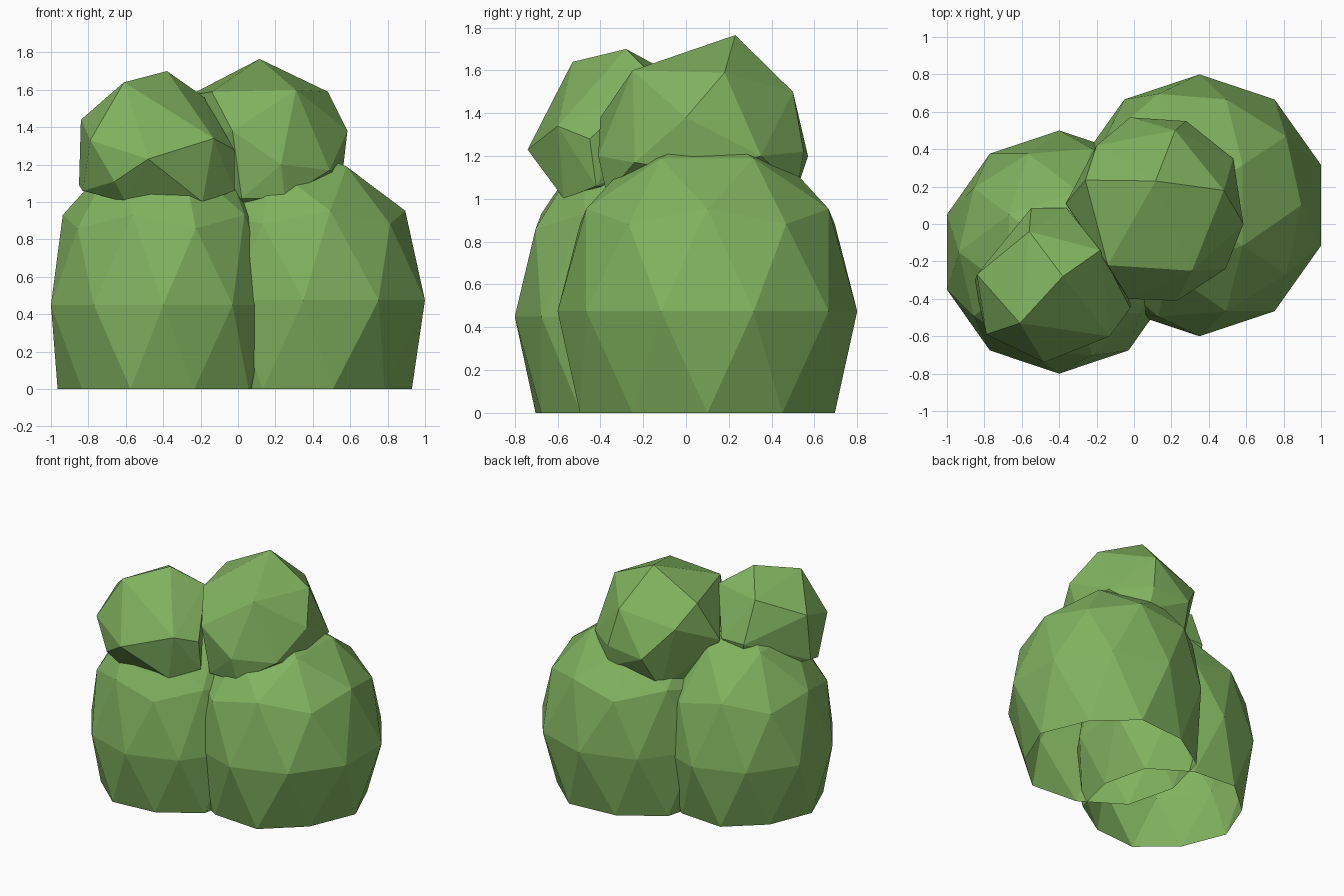
import bpy, bmesh, math
from mathutils import Vector

if "Cube" in bpy.data.objects:
    bpy.data.objects.remove(bpy.data.objects["Cube"])

leaf = bpy.data.materials.new("leaf_green")
leaf.diffuse_color = (0.22, 0.45, 0.115, 1)
leaf.use_nodes = True
leaf.node_tree.nodes["Principled BSDF"].inputs["Base Color"].default_value = leaf.diffuse_color


def finish(name, bm):
    bmesh.ops.recalc_face_normals(bm, faces=bm.faces)
    mesh = bpy.data.meshes.new(name)
    bm.to_mesh(mesh)
    bm.free()
    mesh.materials.append(leaf)
    ob = bpy.data.objects.new(name, mesh)
    bpy.context.collection.objects.link(ob)
    return ob


def lower_clump(name, centre, radii, turn, lean=0.0, sink=0.0):
    """Low-poly ball, pressed flat on the ground and open underneath."""
    bm = bmesh.new()
    bmesh.ops.create_icosphere(bm, subdivisions=2, radius=1)
    # turn so an upper corner of the ball points along the angle 'turn'
    c = max((v.co for v in bm.verts if abs(v.co.z - 0.447) < 0.01), key=lambda p: p.x)
    a = turn - math.atan2(c.y, c.x)
    for v in bm.verts:
        x, y, z = v.co
        x, y = x * math.cos(a) - y * math.sin(a), x * math.sin(a) + y * math.cos(a)
        v.co = Vector(centre) + Vector((x * radii[0], y * radii[1], z * radii[2]))
        v.co.x -= lean * abs(z)          # crown leans to the left
        if z > 0.8:
            v.co.z -= sink               # flatter crown
        if z < -0.1:
            v.co.z = 0
    recalc = [f for f in bm.faces if all(v.co.z < 0.001 for v in f.verts)]
    bmesh.ops.recalc_face_normals(bm, faces=bm.faces)
    bmesh.ops.delete(bm, geom=recalc, context='FACES')
    return finish(name, bm)


def upper_clump(name, points):
    """Faceted boulder-like clump: the hull of its main corners."""
    bm = bmesh.new()
    for p in points:
        bm.verts.new(p)
    bmesh.ops.convex_hull(bm, input=bm.verts)
    loose = [v for v in bm.verts if not v.link_faces]
    bmesh.ops.delete(bm, geom=loose, context='VERTS')
    return finish(name, bm)


# two big clumps on the ground
lower_clump("left_lower_clump", (-0.40, -0.15, 0.45), (0.631, 0.65, 0.915), 0)
lower_clump("right_lower_clump", (0.35, 0.10, 0.475), (0.683, 0.70, 0.91), math.pi, 0.07, 0.06)

# two smaller clumps on top
upper_clump("left_upper_clump", [
    (-.38, -.28, 1.70), (-.61, -.53, 1.64), (-.56, -.04, 1.57), (-.18, -.14, 1.56),
    (-.79, -.59, 1.33), (-.48, -.74, 1.23), (-.13, -.60, 1.34), (-.84, -.27, 1.44),
    (-.85, -.30, 1.09), (-.83, -.42, 1.06), (-.66, -.65, 1.11), (-.60, -.57, 1.00),
    (-.19, -.57, 1.00), (-.02, -.45, 1.28), (-.02, -.42, 1.06), (-.55, .085, 1.27),
    (-.36, .085, 1.27), (-.50, .03, 1.02)])
upper_clump("right_upper_clump", [
    (.115, .23, 1.765), (.31, -.25, 1.60), (-.14, -.22, 1.59), (.48, .18, 1.59),
    (-.26, .235, 1.57), (.585, 0, 1.38), (.49, -.24, 1.17), (.23, -.41, 1.20),
    (-.03, -.40, 1.38), (.22, .50, 1.50), (.28, .55, 1.22), (-.02, .57, 1.20),
    (.53, .35, 1.20), (-.365, .11, 1.27), (-.20, .42, 1.42), (.555, .05, 1.12),
    (.25, -.37, 1.02), (.02, -.37, 1.02), (.05, -.20, .92), (.30, .52, 1.05),
    (-.08, .42, .93), (-.28, .10, 1.02)])
